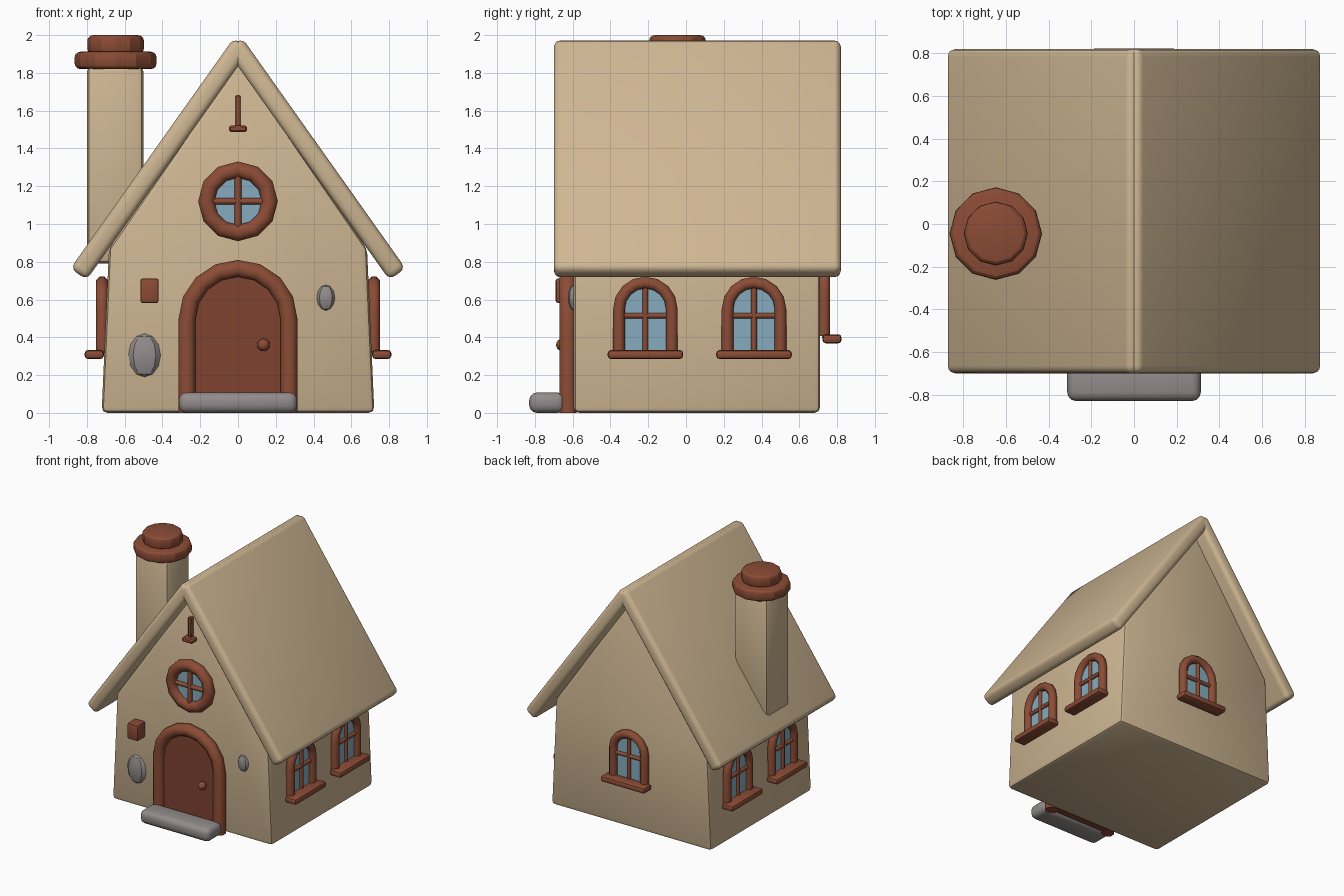
import bpy, bmesh, math
from mathutils import Matrix, Vector

if "Cube" in bpy.data.objects:
    bpy.data.objects.remove(bpy.data.objects["Cube"])

def material(name, rgb):
    m = bpy.data.materials.new(name)
    m.diffuse_color = (*rgb, 1)
    m.use_nodes = True
    m.node_tree.nodes["Principled BSDF"].inputs["Base Color"].default_value = m.diffuse_color
    return m

PLASTER = material("warm beige", (0.62, 0.47, 0.29))
WOOD = material("red brown", (0.26, 0.072, 0.036))
DOOR = material("door brown", (0.21, 0.055, 0.028))
STONE = material("grey stone", (0.29, 0.26, 0.26))
GLASS = material("blue glass", (0.24, 0.41, 0.51))

def finish(bm, name, mat, matrix=None, bevel=0, seg=2, angle=40):
    if bevel:
        bmesh.ops.bevel(bm, geom=bm.edges[:], offset=bevel, segments=seg,
                        profile=0.5, affect='EDGES', clamp_overlap=True)
    if matrix:
        bm.transform(matrix)
    bmesh.ops.recalc_face_normals(bm, faces=bm.faces[:])
    me = bpy.data.meshes.new(name)
    bm.to_mesh(me)
    bm.free()
    me.materials.append(mat)
    for p in me.polygons:
        p.use_smooth = True
    me.set_sharp_from_angle(angle=math.radians(angle))
    ob = bpy.data.objects.new(name, me)
    bpy.context.collection.objects.link(ob)
    return ob

def box(name, mat, x, y, z, bevel=0, seg=2, matrix=None):
    """Box from (min, max) ranges."""
    bm = bmesh.new()
    bmesh.ops.create_cube(bm, size=1)
    for v in bm.verts:
        v.co = [r[0] + (r[1] - r[0]) * (c + 0.5) for r, c in zip((x, y, z), v.co)]
    return finish(bm, name, mat, matrix, bevel, seg)

def slab(name, mat, pts, y0, y1, bevel=0, matrix=None):
    """Outline in xz, extruded along y."""
    bm = bmesh.new()
    f = bm.faces.new([bm.verts.new((x, y0, z)) for x, z in pts])
    ext = bmesh.ops.extrude_face_region(bm, geom=[f])
    for v in ext["geom"]:
        if isinstance(v, bmesh.types.BMVert):
            v.co.y = y1
    return finish(bm, name, mat, matrix, bevel)

def tube(name, mat, path, ha, hb, y, closed=False, matrix=None):
    """Octagonal section swept along (x, z, normal x, normal z) points."""
    bm = bmesh.new()
    rings = []
    for x, z, nx, nz in path:
        ring = []
        for k in range(8):
            t = math.pi * (k + 0.5) / 4
            a, b = ha * 1.08 * math.cos(t), hb * 1.08 * math.sin(t)
            ring.append(bm.verts.new((x + nx * a, y + b, z + nz * a)))
        rings.append(ring)
    for i in range(len(rings) - (not closed)):
        r, s = rings[i], rings[(i + 1) % len(rings)]
        for k in range(8):
            bm.faces.new((r[k], r[(k + 1) % 8], s[(k + 1) % 8], s[k]))
    if not closed:
        bm.faces.new(rings[0])
        bm.faces.new(rings[-1])
    return finish(bm, name, mat, matrix, angle=50)

def arch(r, base, spring, n=8):
    path = [(r, base, 1, 0)]
    for i in range(n + 1):
        t = math.pi * i / n
        c, s = math.cos(t), math.sin(t)
        path.append((r * c, spring + r * s, c, s))
    return path + [(-r, base, -1, 0)]

def outline(path):
    return [(p[0], p[1]) for p in path]

def rod(name, mat, loc, r, length, axis, matrix=None):
    bm = bmesh.new()
    bmesh.ops.create_cone(bm, cap_ends=True, segments=8, radius1=r, radius2=r, depth=length)
    m = Matrix.Translation(loc)
    if axis == 'X':
        m = m @ Matrix.Rotation(math.pi / 2, 4, 'Y')
    return finish(bm, name, mat, matrix @ m if matrix else m, angle=50)

def ball(name, mat, loc, radii, u=8, v=6):
    bm = bmesh.new()
    bmesh.ops.create_uvsphere(bm, u_segments=u, v_segments=v, radius=1)
    return finish(bm, name, mat, Matrix.Translation(loc) @ Matrix.Diagonal((*radii, 1)), angle=30)

def disc(name, mat, x, y, z0, z1, r, bevel):
    bm = bmesh.new()
    bmesh.ops.create_cone(bm, cap_ends=True, segments=12, radius1=r, radius2=r, depth=z1 - z0)
    for v in bm.verts:  # put corners on the axes
        v.co = Matrix.Rotation(0, 3, 'Z') @ v.co
    rim = [e for e in bm.edges if abs(e.verts[0].co.z - e.verts[1].co.z) < 1e-5]
    bmesh.ops.bevel(bm, geom=rim, offset=bevel, segments=3, profile=0.5, affect='EDGES')
    return finish(bm, name, mat, Matrix.Translation((x, y, (z0 + z1) / 2)), angle=25)

# House body with gables
slab("house_body", PLASTER,
     [(-0.722, 0), (0.722, 0), (0.683, 0.87), (0, 1.86), (-0.683, 0.87)], -0.595, 0.71, 0.03)

# Roof slabs, crossing at the ridge
d = Vector((0.865, 0, -1.22))
tilt = math.atan2(-d.z, d.x)
for side, s in (("right", 1), ("left", -1)):
    m = Matrix.Translation((0.022 * s, 0, 1.985)) @ Matrix.Rotation(s * tilt, 4, 'Y')
    xr = (0, d.length) if s > 0 else (-d.length, 0)
    box("roof_" + side, PLASTER, xr, (-0.70, 0.82), (-0.105, 0), 0.035, 3, m)

# Chimney
box("chimney_shaft", PLASTER, (-0.80, -0.50), (-0.195, 0.105), (0.79, 1.84), 0.035)
disc("chimney_rim", WOOD, -0.648, -0.045, 1.82, 1.912, 0.217, 0.03)
disc("chimney_top", WOOD, -0.648, -0.045, 1.90, 2.0, 0.15, 0.03)

# Door, frame, knob and step
slab("door", DOOR, outline(arch(0.25, 0.004, 0.495)), -0.63, -0.58)
tube("door_frame", WOOD, arch(0.27, 0, 0.495), 0.045, 0.045, -0.625)
ball("door_knob", WOOD, (0.135, -0.655, 0.36), (0.033, 0.033, 0.033), 12, 8)
box("door_step", STONE, (-0.313, 0.313), (-0.83, -0.64), (0, 0.108), 0.04, 3)

# Round gable window
ring = [(0.168 * math.cos(t), 1.12 + 0.168 * math.sin(t), math.cos(t), math.sin(t))
        for t in (math.tau * i / 12 for i in range(12))]
tube("round_window_frame", WOOD, ring, 0.043, 0.043, -0.61, True)
slab("round_window_glass", GLASS, outline(ring), -0.61, -0.59)
rod("round_window_bar_upright", WOOD, (0, -0.618, 1.12), 0.019, 0.3, 'Z')
rod("round_window_bar_cross", WOOD, (0, -0.618, 1.12), 0.017, 0.3, 'X')

# Arched windows on the sides and back
def window(name, angle, along, out, z):
    m = Matrix.Rotation(angle, 4, 'Z') @ Matrix.Translation((along, -out, z))
    slab(name + "_glass", GLASS, outline(arch(0.14, 0.02, 0.245)), 0.005, 0.03, 0, m)
    tube(name + "_frame", WOOD, arch(0.14, 0.02, 0.245), 0.031, 0.031, 0, False, m)
    rod(name + "_bar_upright", WOOD, (0, -0.002, 0.20), 0.015, 0.38, 'Z', m)
    rod(name + "_bar_cross", WOOD, (0, -0.002, 0.21), 0.015, 0.27, 'X', m)
    box(name + "_sill", WOOD, (-0.2, 0.2), (-0.092, 0.01), (-0.02, 0.028), 0.018, 2, m)

q = math.pi / 2
for i, y in enumerate((-0.215, 0.36)):
    window(f"right_window_{i + 1}", q, y, 0.72, 0.305)
    window(f"left_window_{i + 1}", -q, -y, 0.72, 0.305)
window("back_window", 2 * q, 0, 0.732, 0.388)

# Gable ornament, wall box and wall stones
box("gable_post", WOOD, (-0.014, 0.014), (-0.625, -0.58), (1.50, 1.68), 0.004, 1)
box("gable_foot", WOOD, (-0.047, 0.047), (-0.66, -0.58), (1.488, 1.522), 0.008, 1)
box("wall_box", WOOD, (-0.517, -0.42), (-0.69, -0.585), (0.582, 0.712), 0.012)
ball("large_wall_stone", STONE, (-0.495, -0.595, 0.305), (0.085, 0.035, 0.115))
ball("small_wall_stone", STONE, (0.465, -0.595, 0.61), (0.048, 0.03, 0.068))
